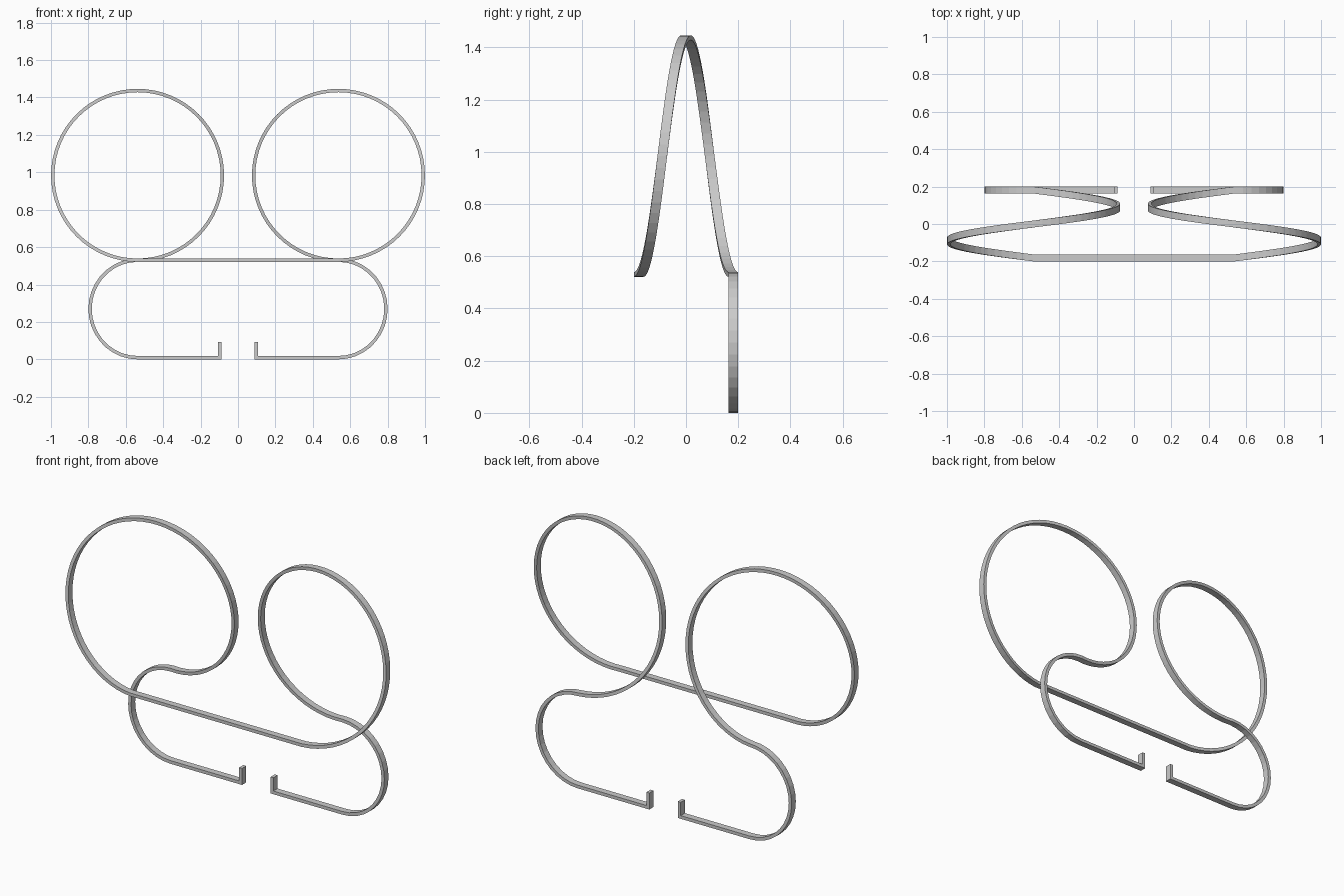
import bpy, bmesh
from math import sin, cos, pi
from mathutils import Vector

if "Cube" in bpy.data.objects:
    bpy.data.objects.remove(bpy.data.objects["Cube"])

T, W = 0.018, 0.037          # bar thickness (in the xz plane) and width (along y)
CX, ZB, Y = 0.537, 0.53, 0.1815
R = 0.4535                   # big loop radius
RX, RZ = 0.254, 0.2605       # lower bend radii

# Centre line of the right half, starting in the middle of the front bar
path = [Vector((0, -Y, ZB))]
N = 64
for i in range(N + 1):       # loop climbing round from front to back
    a = 2 * pi * i / N
    path.append(Vector((CX + R * sin(a), -Y + 2 * Y * i / N, ZB + R * (1 - cos(a)))))
M = 18
for i in range(1, M + 1):    # lower bend down to the base
    a = pi * i / M
    path.append(Vector((CX + RX * sin(a), Y, ZB - RZ * (1 - cos(a)))))
path += [Vector((0.098, Y, ZB - 2 * RZ)), Vector((0.098, Y, 0.093))]


def flat_normal(p, q):
    d = q - p
    return Vector((-d.z, 0, d.x)).normalized()


# Sweep a rectangular section along the path with mitred joints
bm = bmesh.new()
rings = []
for i, p in enumerate(path):
    n0 = flat_normal(path[max(i - 1, 0)], path[max(i, 1)])
    last = len(path) - 1
    n1 = flat_normal(path[min(i, last - 1)], path[min(i + 1, last)])
    n = (n0 + n1) / (1 + n0.dot(n1))
    rings.append([bm.verts.new(p + n * s * T / 2 + Vector((0, t * W / 2, 0)))
                  for s, t in ((-1, -1), (1, -1), (1, 1), (-1, 1))])
for a, b in zip(rings, rings[1:]):
    for k in range(4):
        j = (k + 1) % 4
        bm.faces.new((a[k], a[j], b[j], b[k]))
bm.faces.new(rings[-1])
bm.normal_update()
bmesh.ops.recalc_face_normals(bm, faces=bm.faces)

me = bpy.data.meshes.new("bent_bar_frame")
bm.to_mesh(me)
bm.free()
frame = bpy.data.objects.new("bent_bar_frame", me)
bpy.context.collection.objects.link(frame)

# Left half
mirror = frame.modifiers.new("mirror", 'MIRROR')
mirror.use_axis[0] = True
mirror.use_clip = True
